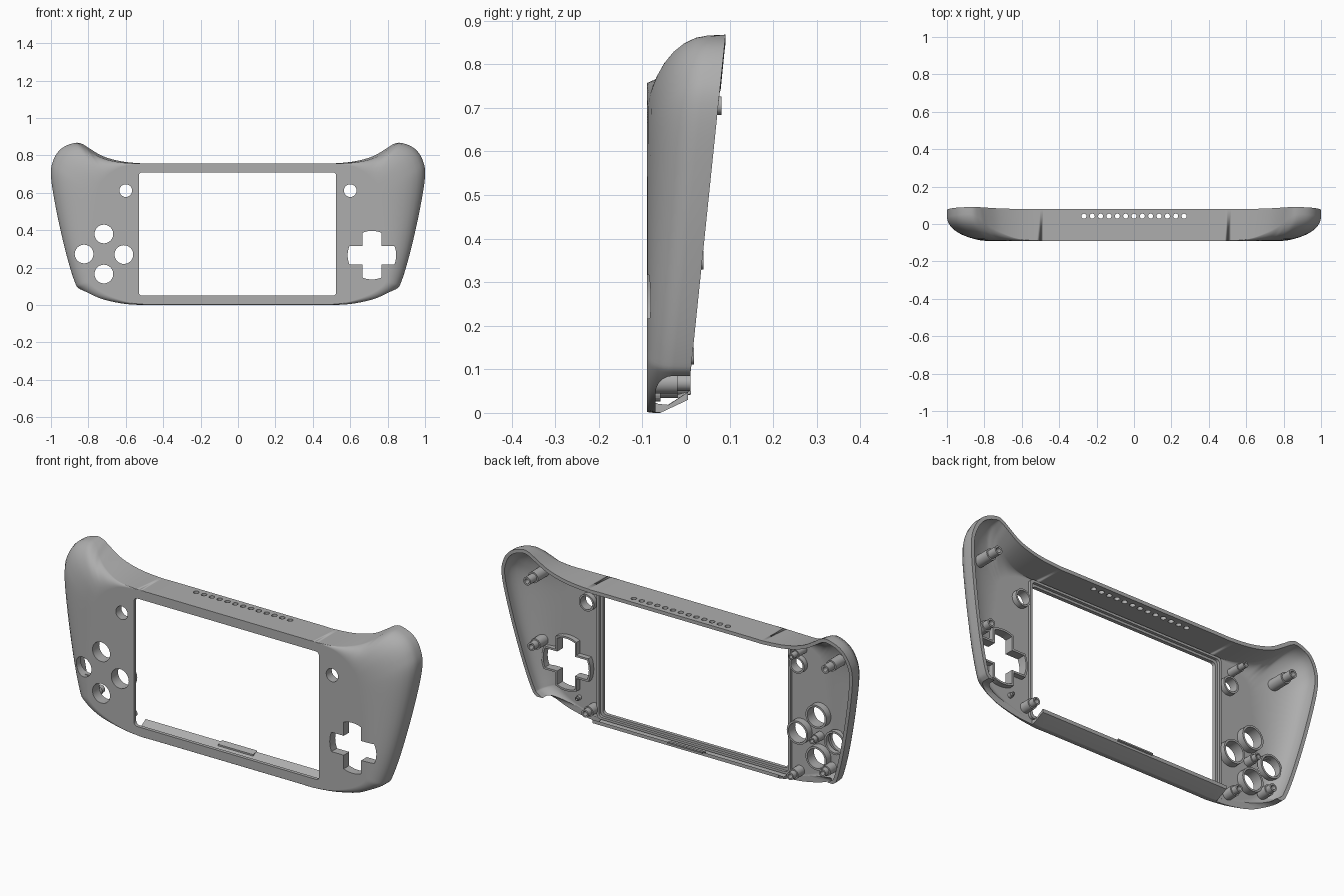
import bpy, bmesh, math
from mathutils import Vector

cube = bpy.data.objects.get("Cube")
if cube:
    bpy.data.objects.remove(cube)

FRONT, WALL, ARC = -0.09, 0.018, 8

plastic = bpy.data.materials.new("grey_plastic")
plastic.use_nodes = True
GREY = (0.42, 0.42, 0.42, 1)
plastic.diffuse_color = GREY
plastic.node_tree.nodes["Principled BSDF"].inputs["Base Color"].default_value = GREY


def make(name, bm):
    """Turn a bmesh into a linked object."""
    bmesh.ops.recalc_face_normals(bm, faces=bm.faces)
    mesh = bpy.data.meshes.new(name)
    bm.to_mesh(mesh)
    bm.free()
    mesh.materials.append(plastic)
    obj = bpy.data.objects.new(name, mesh)
    bpy.context.collection.objects.link(obj)
    return obj


def smooth(obj):
    bpy.ops.object.select_all(action="DESELECT")
    obj.select_set(True)
    bpy.context.view_layer.objects.active = obj
    bpy.ops.object.shade_smooth_by_angle(angle=math.radians(32))


# ---- outline helpers -------------------------------------------------------
def circle(x, z, r, n=32):
    return [(x + r * math.cos(math.tau * i / n), z + r * math.sin(math.tau * i / n)) for i in range(n)]


def rounded_rect(x0, x1, z0, z1, r, n=5):
    pts = []
    corners = ((x1 - r, z1 - r), (x0 + r, z1 - r), (x0 + r, z0 + r), (x1 - r, z0 + r))
    for q, (cx, cz) in enumerate(corners):
        for i in range(n + 1):
            a = math.pi / 2 * (q + i / n)
            pts.append((cx + r * math.cos(a), cz + r * math.sin(a)))
    return pts


def cross(cx, cz, r, w, n=6):
    """Plus shape with rounded arm ends."""
    pts, half = [], math.asin(w / r)
    for q in range(4):
        mid = q * math.pi / 2
        for i in range(n + 1):
            a = mid - half + 2 * half * i / n
            pts.append((cx + r * math.cos(a), cz + r * math.sin(a)))
        a = mid + math.pi / 4
        pts.append((cx + w * math.sqrt(2) * math.cos(a), cz + w * math.sqrt(2) * math.sin(a)))
    return pts


PLACE = {"x": lambda u, v, t: (t, u, v), "y": lambda u, v, t: (u, t, v), "z": lambda u, v, t: (u, v, t)}


def rings(bm, loops):
    """Verts for each loop, bridged one to the next."""
    rows = [[bm.verts.new(p) for p in loop] for loop in loops]
    n = len(rows[0])
    for a, b in zip(rows, rows[1:]):
        for i in range(n):
            j = (i + 1) % n
            bm.faces.new((a[i], a[j], b[j], b[i]))
    return rows


def prism(bm, pts, a, b, axis="y"):
    put = PLACE[axis]
    rows = rings(bm, [[put(u, v, t) for u, v in pts] for t in (a, b)])
    bm.faces.new(rows[0])
    bm.faces.new(rows[1])


def tube(bm, outer, inner, a, b):
    put = PLACE["y"]
    loops = [[put(u, v, t) for u, v in pts] for pts, t in ((outer, a), (outer, b), (inner, b), (inner, a))]
    rings(bm, loops + loops[:1])
    bmesh.ops.remove_doubles(bm, verts=bm.verts, dist=1e-5)


# ---- front shell: rim, crease and flat-face outlines, top centre to bottom --
def back_plane(z):
    return 0.001 + 0.1035 * z


rim = [(0, .757), (.4, .757), (.5, .757), (.62, .768), (.72, .795), (.79, .835), (.83, .86), (.87, .867),
       (.94, .84), (.985, .78), (1, .69), (.97, .5), (.92, .28), (.875, .13), (.845, .085),
       (.76, .045), (.62, .03), (.5, .03), (.4, .03), (0, .03)]
flat = [(0, .757), (.4, .757), (.5, .757), (.6, .745), (.65, .725), (.69, .7), (.71, .68), (.73, .66),
        (.74, .64), (.75, .6), (.755, .55), (.77, .45), (.79, .28), (.79, .16), (.78, .11),
        (.71, .06), (.6, .02), (.5, .004), (.4, .004), (0, .004)]
crease = {0: (0, FRONT, .757), 1: (.4, FRONT, .757), 2: (.5, FRONT, .757), 3: (.62, -.078, .762),
          4: (.71, -.045, .78), 5: (.775, -.01, .81), 6: (.82, .025, .845), 7: (.87, .05, .866),
          15: (.75, -.05, .035), 16: (.62, -.05, .006), 17: (.5, -.06, 0), 18: (.4, -.06, 0), 19: (0, -.06, 0)}

stations = []
for i, (r, f) in enumerate(zip(rim, flat)):
    c = crease.get(i, (r[0], back_plane(r[1]) - 0.04, r[1]))
    sweep = 60 if i < 6 else 75 if i in (6, 17, 18, 19) else 88
    stations.append(Vector((*r, *c, *f, math.radians(sweep))))


def spline(keys, steps=6):
    out = []
    for i in range(len(keys) - 1):
        p0, p1, p2, p3 = (keys[max(0, min(len(keys) - 1, i + k))] for k in (-1, 0, 1, 2))
        for s in range(steps):
            t = s / steps
            m1, m2 = (p2 - p0) / 2, (p3 - p1) / 2
            out.append(p1 * (2 * t**3 - 3 * t**2 + 1) + m1 * (t**3 - 2 * t**2 + t)
                       + p2 * (3 * t**2 - 2 * t**3) + m2 * (t**3 - t**2))
    return out + [keys[-1]]


half = spline(stations)
flip = Vector((-1, 1, -1, 1, 1, -1, 1, 1))
path = half + [Vector([a * b for a, b in zip(s, flip)]) for s in reversed(half[1:-1])]


def skin(d):
    """Loops from rim to flat face, moved inward by d."""
    loops = [[] for _ in range(ARC + 2)]
    for i, (rx, rz, cx, cy, cz, fx, fz, sweep) in enumerate(path):
        a, b = path[i - 1], path[(i + 1) % len(path)]
        n = Vector((b[1] - a[1], a[0] - b[0])).normalized() * d
        loops[0].append((rx + n.x, back_plane(rz), rz + n.y))
        for k in range(ARC + 1):
            t = sweep * (1 - k / ARC)
            s, h = math.sin(t) / math.sin(sweep), (1 - math.cos(t)) / (1 - math.cos(sweep))
            loops[k + 1].append((fx + (cx - fx) * s + n.x, FRONT + d + (cy - FRONT) * h,
                                 fz + (cz - fz) * s + n.y))
    return loops


bm = bmesh.new()
rows = rings(bm, skin(0)[::-1] + skin(WALL))
bm.faces.new(rows[0])
bm.faces.new(rows[-1])
bmesh.ops.remove_doubles(bm, verts=bm.verts, dist=1e-4)
shell = make("front_shell", bm)

# ---- openings ----------------------------------------------------------------
buttons = [(-.717, .38), (-.717, .166), (-.823, .273), (-.61, .27)]
small_buttons = [(-.6, .612), (.6, .612)]
PAD = (.716, .267)
bm = bmesh.new()
prism(bm, rounded_rect(-.53, .525, .05, .71, .018), -.2, -.03)
for x, z in buttons:
    prism(bm, circle(x, z, .05), -.2, .1)
for x, z in small_buttons:
    prism(bm, circle(x, z, .034), -.2, .1)
prism(bm, cross(*PAD, .13, .05), -.2, .1)
for i in range(13):
    prism(bm, circle((i - 6) * .0446, .042, .0135, 16), .7, .8, "z")
for a, b in ((.53, 1.1), (-1.1, -.53)):
    prism(bm, rounded_rect(-.07, .2, -.1, .085, .04), a, b, "x")
cutter = make("opening_cutter", bm)
cutter.hide_render = True

cut = shell.modifiers.new("openings", "BOOLEAN")
cut.object, cut.operation, cut.solver = cutter, "DIFFERENCE", "EXACT"
bpy.context.view_layer.objects.active = shell
bpy.ops.object.modifier_apply(modifier=cut.name)
bpy.data.objects.remove(cutter)
smooth(shell)
shell.modifiers.new("even_shading", "WEIGHTED_NORMAL").keep_sharp = True

# ---- collars behind the openings -------------------------------------------------
bm = bmesh.new()
for x, z in buttons:
    tube(bm, circle(x, z, .06), circle(x, z, .05), -.06 if x < -.8 else -.074, -.035)
for x, z in small_buttons:
    tube(bm, circle(x, z, .043), circle(x, z, .034), -.074, -.045)
tube(bm, cross(*PAD, .14, .06), cross(*PAD, .13, .05), -.073, -.045)
smooth(make("button_collars", bm))

bm = bmesh.new()
tube(bm, rounded_rect(-.555, .55, .026, .734, .02), rounded_rect(-.542, .537, .038, .722, .018), -.075, -.058)
make("screen_frame", bm)

# ---- screw posts: x, z, radius, base y, tip y ---------------------------------------
posts = [(.85, .705, .028, -.06, .082), (-.85, .705, .028, -.06, .082), (.856, .35, .028, -.06, .04),
         (.57, .07, .026, -.075, .01), (-.6, .06, .026, -.075, .01), (-.62, .69, .02, -.075, .03),
         (-.717, .27, .022, -.075, .0), (-.79, .13, .026, -.065, .018), (.657, .1, .012, -.075, -.045)]
bm = bmesh.new()
for x, z, r, base, tip in posts:
    step = base + (tip - base) * .65
    tube(bm, circle(x, z, r, 24), circle(x, z, r * .45, 24), base, step)
    tube(bm, circle(x, z, r * .75, 24), circle(x, z, r * .45, 24), step - .002, tip)
smooth(make("screw_posts", bm))

# ---- small latch tab on the bottom rim ---------------------------------------------------
bm = bmesh.new()
prism(bm, [(-.02, .034), (.012, .044), (.012, .051), (-.02, .042)], -.1, .1, "x")
make("latch_tab", bm)
